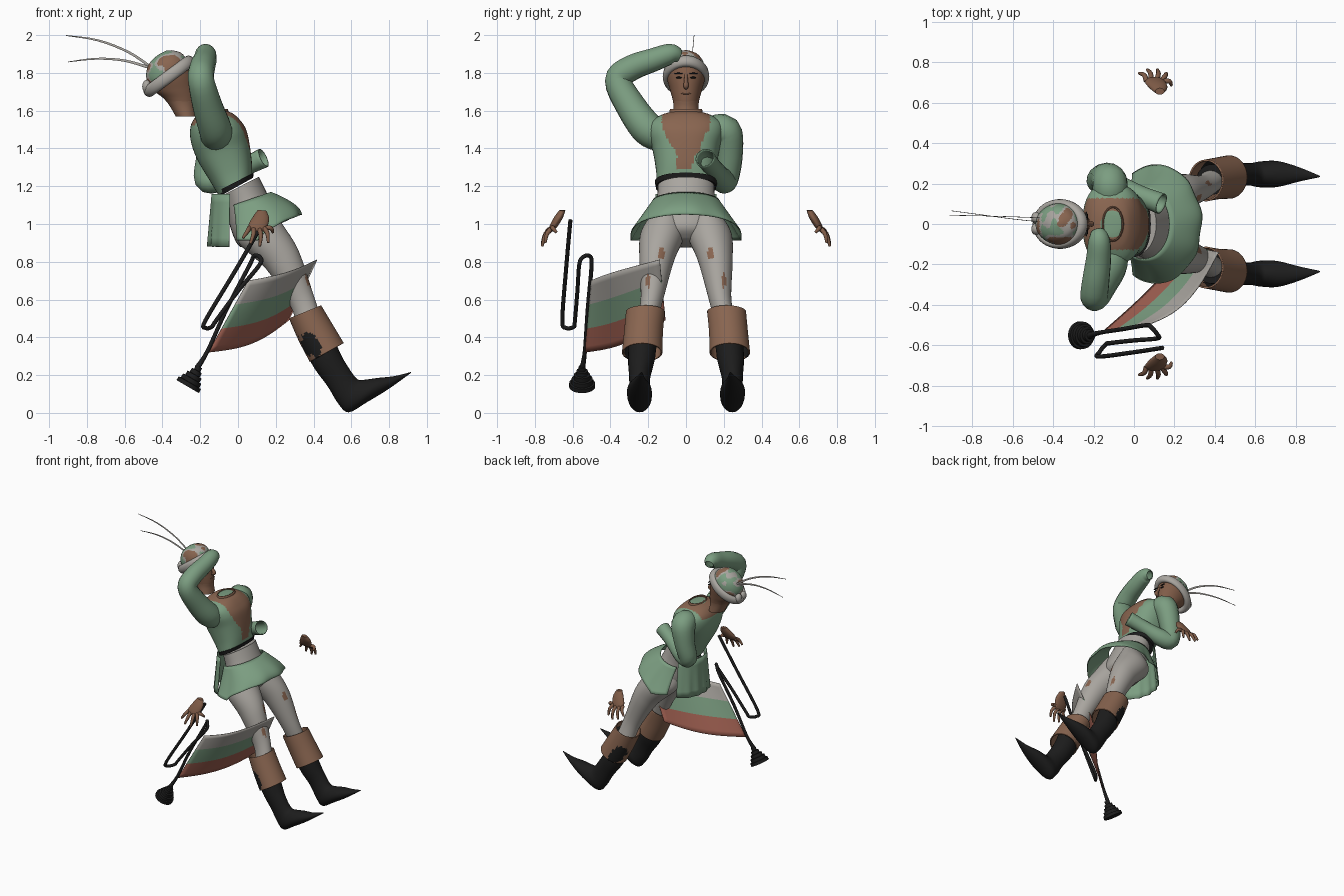
import bpy, bmesh, math
from mathutils import Vector, noise

if "Cube" in bpy.data.objects:
    bpy.data.objects.remove(bpy.data.objects["Cube"])


def material(name, r, g, b):
    m = bpy.data.materials.new(name)
    m.diffuse_color = (r, g, b, 1)
    m.use_nodes = True
    m.node_tree.nodes["Principled BSDF"].inputs["Base Color"].default_value = m.diffuse_color
    return m


GREEN = material("green cloth", 0.20, 0.34, 0.22)
GREY = material("pale grey cloth", 0.40, 0.38, 0.35)
LEATHER = material("brown leather", 0.25, 0.13, 0.08)
SKIN = material("brown skin", 0.215, 0.107, 0.064)
BLACK = material("black", 0.012, 0.012, 0.012)
RED = material("faded red", 0.36, 0.12, 0.085)


def build(name, verts, faces, mats, rule=None, thick=0):
    me = bpy.data.meshes.new(name)
    me.from_pydata(verts, [], faces)
    bm = bmesh.new()
    bm.from_mesh(me)
    bmesh.ops.recalc_face_normals(bm, faces=bm.faces[:])
    bm.to_mesh(me)
    bm.free()
    for m in mats:
        me.materials.append(m)
    if rule:
        for p in me.polygons:
            p.material_index = rule(p.center)
    ob = bpy.data.objects.new(name, me)
    bpy.context.collection.objects.link(ob)
    if thick:
        ob.modifiers.new("thickness", "SOLIDIFY").thickness = thick
    bpy.ops.object.select_all(action="DESELECT")
    ob.select_set(True)
    bpy.context.view_layer.objects.active = ob
    bpy.ops.object.shade_smooth_by_angle(angle=math.radians(50))
    return ob


def spline(rows, steps):
    """Smooth interpolation through rows of numbers."""
    out = []
    for i in range(len(rows) - 1):
        a, b, c, d = (rows[min(max(k, 0), len(rows) - 1)] for k in range(i - 1, i + 3))
        for j in range(steps):
            t = j / steps
            out.append([0.5 * (2 * q + (r - p) * t + (2 * p - 5 * q + 4 * r - s) * t * t
                               + (3 * q - p - 3 * r + s) * t ** 3) for p, q, r, s in zip(a, b, c, d)])
    return out + [list(rows[-1])]


def soft(x, e):
    return math.copysign(abs(x) ** e, x)


def loft(name, rings, mats, rule=None, seg=24, caps=(True, True), thick=0, box=1):
    """Skin over rings given as (centre, u radius vector, v radius vector)."""
    verts, faces = [], []
    for c, u, v in rings:
        for k in range(seg):
            a = 2 * math.pi * k / seg
            verts.append(c + u * soft(math.cos(a), box) + v * soft(math.sin(a), box))
    n = len(rings)
    for i in range(n - 1):
        for k in range(seg):
            l = (k + 1) % seg
            faces.append((i * seg + k, i * seg + l, (i + 1) * seg + l, (i + 1) * seg + k))
    if caps[0]:
        faces.append(tuple(range(seg)))
    if caps[1]:
        faces.append(tuple(range((n - 1) * seg, n * seg)))
    return build(name, verts, faces, mats, rule, thick)


def body(name, rows, mats, rule=None, steps=4, **kw):
    """Rows: front x, front z, back x, back z, half width, centre y."""
    rings = []
    for fx, fz, bx, bz, w, y in spline(rows, steps):
        f, b = Vector((fx, y, fz)), Vector((bx, y, bz))
        rings.append(((f + b) / 2, (f - b) / 2, Vector((0, w, 0))))
    return loft(name, rings, mats, rule, **kw)


def tube(name, rows, mat, steps=5, seg=16, **kw):
    """Rows: x, y, z, radius."""
    pts = spline(rows, steps)
    ps = [Vector(p[:3]) for p in pts]
    rings, u = [], None
    for i, p in enumerate(ps):
        t = (ps[min(i + 1, len(ps) - 1)] - ps[max(i - 1, 0)]).normalized()
        u = u or t.orthogonal()
        u = (u - t * u.dot(t)).normalized()
        rings.append((p, u * pts[i][3], t.cross(u) * pts[i][3]))
    return loft(name, rings, [mat], seg=seg, **kw)


def sheet(name, f, nu, nv, mats, thick=0.005):
    verts = [f(i / nu, j / nv) for i in range(nu + 1) for j in range(nv + 1)]
    w = nv + 1
    faces = [(i * w + j, i * w + j + 1, (i + 1) * w + j + 1, (i + 1) * w + j)
             for i in range(nu) for j in range(nv)]
    return build(name, verts, faces, mats, None, thick)


# Tunic with an open chest and a dark neck hole
def chest_rule(c):
    if c.z > 1.597:
        return 0
    half = 0.045 + max(0, c.z - 1.36) * 0.55 + 0.02 * noise.noise(c * 22)
    return 1 if c.z > 1.29 and abs(c.y) < min(half, 0.128) and (c.x > -.08 or c.z > 1.52) else 0


body("tunic", [(.075, 1.255, -.105, 1.155, .155, 0), (.073, 1.33, -.15, 1.23, .158, 0),
               (.06, 1.43, -.215, 1.34, .175, 0), (.043, 1.5, -.25, 1.44, .20, 0),
               (.015, 1.545, -.25, 1.52, .195, 0), (-.02, 1.58, -.22, 1.57, .135, 0),
               (-.05, 1.595, -.17, 1.595, .075, 0), (-.07, 1.6, -.13, 1.6, .045, 0)],
     [GREEN, LEATHER], chest_rule, steps=9, seg=96, box=0.82)
body("collar", [(-.045, 1.58, -.165, 1.585, .09, 0), (-.055, 1.61, -.155, 1.605, .085, 0)],
     [LEATHER], caps=(False, False), thick=0.006)
body("belt", [(.08, 1.245, -.10, 1.145, .16, 0), (.083, 1.272, -.112, 1.172, .165, 0)],
     [BLACK], seg=32, steps=2, box=0.85)

# Sleeves: one raised to the brow, one bent at the waist
tube("raised_sleeve", [(-.12, -.12, 1.46, .08), (-.12, -.2, 1.50, .088), (-.16, -.29, 1.62, .08),
                       (-.195, -.36, 1.76, .07), (-.19, -.29, 1.825, .068), (-.175, -.17, 1.87, .062),
                       (-.172, -.08, 1.90, .054), (-.18, -.035, 1.888, .034)],
     GREEN, caps=(True, False), thick=0.006)
tube("bent_sleeve", [(-.12, .12, 1.48, .08), (-.12, .205, 1.49, .088), (-.145, .225, 1.36, .075),
                     (-.165, .21, 1.235, .066), (-.09, .185, 1.24, .062), (.03, .14, 1.30, .05),
                     (.135, .10, 1.35, .053)], GREEN, caps=(True, False), thick=0.006)

# Breeches with a few worn spots on the thighs
body("hips", [(.11, 1.25, -.085, 1.15, .15, 0), (.15, 1.17, -.06, 1.06, .155, 0),
              (.20, 1.06, -.03, .95, .18, 0), (.22, .98, .01, .88, .16, 0),
              (.18, .92, .08, .88, .06, 0)], [GREY], seg=32)
for s, side in ((1, "left"), (-1, "right")):
    def worn(c, s=s):
        return 1 if c.x > .25 and any(((c.y * s - y) / .014) ** 2 + ((c.z - z) / .035) ** 2 < 1
                                      for y, z in ((.13, .84), (.20, .70))) else 0

    body(side + "_leg", [(.17, 1.10, .0, 1.0, .075, .10 * s), (.235, 1.0, .005, .9, .117, .123 * s),
                         (.32, .86, .15, .76, .092, .155 * s), (.395, .64, .275, .57, .06, .18 * s),
                         (.44, .50, .32, .44, .055, .21 * s)], [GREY, LEATHER], worn, steps=10, seg=48)
    # Boots with curled pointed toes
    body(side + "_boot", [(.46, .52, .31, .44, .075, .22 * s), (.535, .33, .39, .26, .072, .235 * s),
                          (.585, .24, .475, .14, .056, .245 * s), (.63, .18, .53, .05, .056, .245 * s),
                          (.665, .175, .585, .003, .064, .245 * s), (.74, .185, .68, .055, .064, .247 * s),
                          (.83, .195, .795, .125, .036, .245 * s), (.918, .217, .912, .209, .004, .235 * s)],
         [BLACK])

    # Turned-down boot cuffs with a dark patch
    def patch(c, s=s):
        d = Vector((c.x - .385 + (c.z - .36) * .35, (c.z - .36) * .72)).length
        return 1 if c.y * s > 0.25 and d < 0.05 + 0.018 * noise.noise(c * 40) else 0

    body(side + "_boot_cuff", [(.44, .57, .27, .50, .103, .215 * s), (.50, .47, .32, .385, .103, .225 * s),
                               (.56, .37, .38, .27, .107, .232 * s)], [LEATHER, BLACK], patch,
         steps=12, seg=80, caps=(False, False), thick=0.008)


# Flared skirt, low at the sides, and a hanging back flap
def skirt(u, v):
    a = math.radians(-122 + 244 * u)
    c, s = math.cos(a), math.sin(a)
    k = math.sin(v * math.pi / 2) ** 0.9
    low = .915 + .135 * max(0, c) ** 0.6
    return Vector((.045 + .065 * k + (.13 + .095 * k + .006 * math.sin(9 * a) * v) * c,
                   (.175 + .12 * v) * s, (1.125 + .045 * c) * (1 - v) + low * v))


def flap(u, v):
    a = math.radians(103 + 154 * u)
    return Vector((-.015 + (.125 + .02 * v + .006 * math.sin(14 * a) * v) * math.cos(a),
                   (.165 + .03 * v) * math.sin(a), 1.16 - .28 * v))


sheet("skirt", skirt, 48, 10, [GREEN])
sheet("back_flap", flap, 30, 6, [GREEN])


# Head and mottled cap
def head_rule(c):
    if (c.x + .365) * -.595 + (c.z - 1.785) * .804 < 0:
        return 3 if c.z < 1.65 else 0
    n = noise.noise(c * 17 + Vector((3, 1, 7)))
    return 1 if n > 0.1 else (3 if n < -0.17 else 2)


body("head", [(-.22, 1.57, -.33, 1.57, .066, 0), (-.225, 1.62, -.365, 1.63, .066, 0),
              (-.222, 1.66, -.40, 1.67, .072, 0), (-.225, 1.71, -.45, 1.71, .085, 0),
              (-.238, 1.79, -.485, 1.77, .102, 0), (-.265, 1.86, -.475, 1.84, .095, 0),
              (-.30, 1.905, -.43, 1.89, .063, 0), (-.35, 1.92, -.38, 1.918, .015, 0)],
     [SKIN, GREEN, GREY, LEATHER], head_rule, steps=8, seg=72)
bpy.ops.mesh.primitive_torus_add(major_segments=40, minor_segments=12, major_radius=.112, minor_radius=.022,
                                 location=(-.365, 0, 1.782), rotation=(0, math.radians(-36.5), 0))
band = bpy.context.object
band.name = "cap_band"
band.scale = (1.2, 0.92, 1.45)
band.data.materials.append(GREY)
bpy.ops.object.shade_smooth()


def ball(name, loc, scale, mat):
    bpy.ops.mesh.primitive_uv_sphere_add(segments=14, ring_count=8, location=loc)
    o = bpy.context.object
    o.name, o.scale = name, scale
    o.data.materials.append(mat)
    bpy.ops.object.shade_smooth()


for y in (-.025, .03):
    ball("band_knot", (-.483, y, 1.728), (.025, .03, .035), GREY)
tube("nose", [(-.238, 0, 1.79, .008), (-.222, 0, 1.755, .011), (-.21, 0, 1.73, .014), (-.23, 0, 1.718, .008)], SKIN)
ball("mouth", (-.222, 0, 1.69), (.004, .026, .004), LEATHER)
for s in (1, -1):
    ball("eye", (-.233, .038 * s, 1.775), (.006, .016, .005), BLACK)
    ball("eyebrow", (-.236, .04 * s, 1.797), (.006, .022, .004), BLACK)

# Two long flat feathers
for pts in (((-.46, .03, 1.83, .007), (-.58, .035, 1.91, .006), (-.74, .04, 1.972, .005), (-.91, .043, 1.998, .002)),
            ((-.46, .01, 1.825, .007), (-.60, .025, 1.865, .006), (-.75, .045, 1.875, .005), (-.90, .065, 1.858, .002))):
    body("feather", [(x + r * .4, z + r, x - r * .4, z - r, .0015, y) for x, y, z, r in pts], [GREY], seg=8)

# Floating hands
for s, side in ((1, "left"), (-1, "right")):
    body(side + "_palm", [(.15, 1.07, .105, 1.075, .016, .655 * s), (.165, 1.03, .08, 1.04, .024, .675 * s),
                          (.155, .985, .055, .995, .022, .70 * s), (.14, .96, .06, .965, .012, .715 * s)], [SKIN])
    for x, y, z in ((.025, .745, .925), (.065, .762, .895), (.115, .762, .882), (.16, .745, .90), (.185, .685, .955)):
        root = Vector((.105 + (x - .105) * .55, .705 * s, .98))
        tip = Vector((x, y * s, z))
        mid = (root + tip) / 2 + Vector((.008, .01 * s, .01))
        tube(side + "_finger", [(*root, .013), (*mid, .012), (*tip, .007)], SKIN, steps=3, seg=8)

# Folded trumpet with stepped bell
R = .011
tube("trumpet_tube", [(.14, -.612, 1.02, R), (-.01, -.635, .76, R), (-.172, -.655, .49, R), (-.172, -.635, .45, R),
                      (-.14, -.595, .455, R), (-.115, -.588, .49, R), (0, -.575, .645, R), (.115, -.565, .785, R),
                      (.115, -.545, .825, R), (.085, -.51, .83, R), (.06, -.50, .78, R), (-.06, -.52, .55, R),
                      (-.16, -.535, .33, R), (-.215, -.548, .24, .015)], BLACK, seg=10)
axis, u, v = Vector((-.5, 0, -.86)), Vector((.86, 0, -.5)), Vector((0, 1, 0))
start, rings = Vector((-.205, -.55, .245)), []
for i, r in enumerate((.018, .03, .043, .056, .068)):
    rings += [(start + axis * (.025 * i), u * r, v * r), (start + axis * (.025 * i + .023), u * r * 1.02, v * r * 1.02)]
loft("trumpet_bell", rings, [BLACK])


# Striped banner, its lower edge swept in towards the legs
def banner(p, q):
    near = Vector((.055, -.505, .70)).lerp(Vector((-.155, -.535, .32)), q)
    far = Vector((.42, -.14, .81)).lerp(Vector((.27, -.11, .49)), q)
    return near.lerp(far, p) + Vector((.02, -.065 * (1 - q), -.012 - .025 * q)) * math.sin(math.pi * p)


flag = sheet("banner", banner, 16, 12, [GREY, GREEN, RED], thick=0.004)
for p in flag.data.polygons:
    p.material_index = (p.index % 12) // 4
